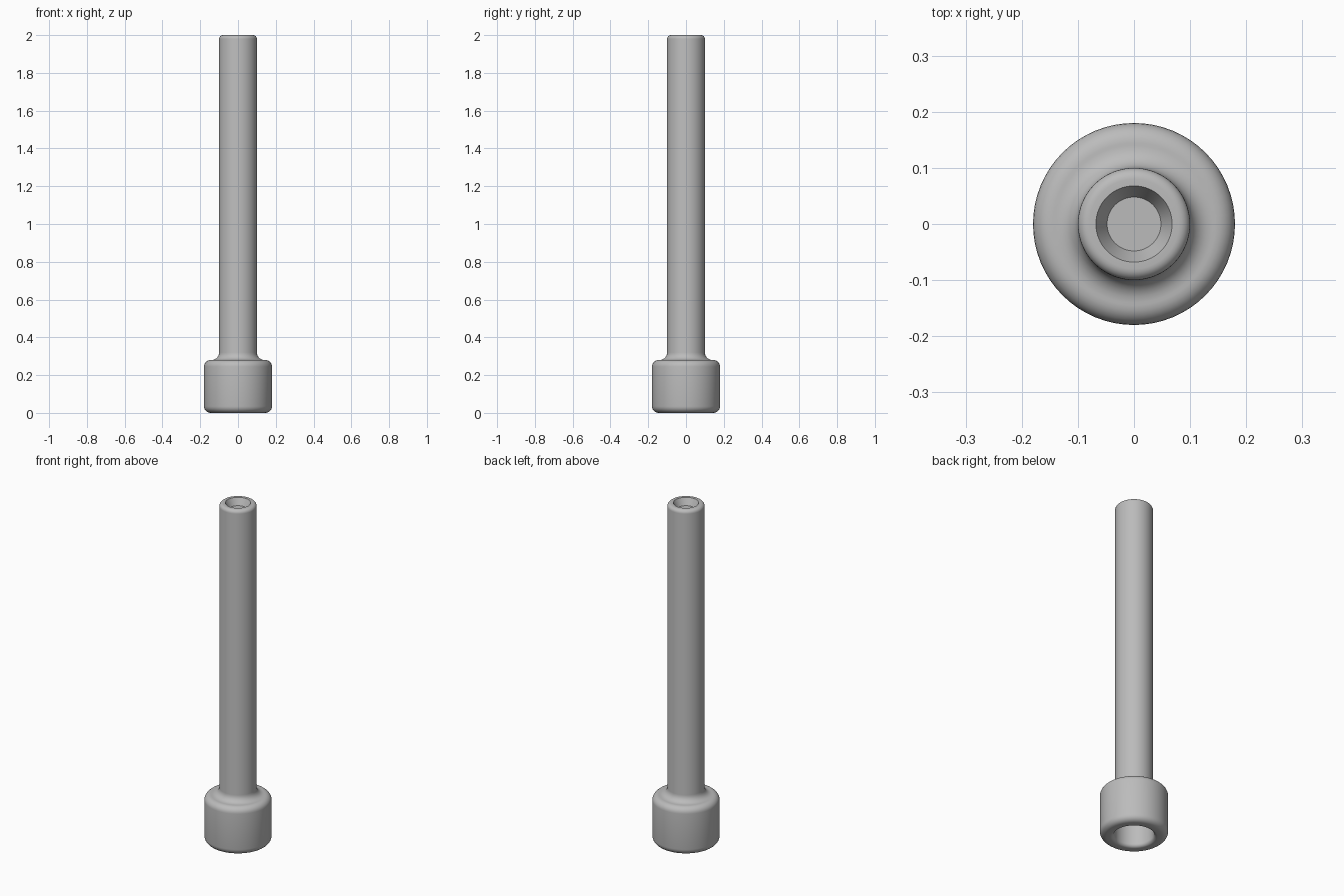
import bpy, bmesh, math

old = bpy.data.objects.get("Cube")
if old:
    bpy.data.objects.remove(old)

SIDES = 64

grey = bpy.data.materials.new("plain grey")
grey.use_nodes = True
grey.diffuse_color = (0.5, 0.5, 0.5, 1)
grey.node_tree.nodes["Principled BSDF"].inputs["Base Color"].default_value = (0.5, 0.5, 0.5, 1)


def arc(r, z, radius, start, end, steps=6):
    """Rounded corner of a profile, angles in degrees."""
    angles = [math.radians(start + (end - start) * i / steps) for i in range(steps + 1)]
    return [(r + radius * math.cos(a), z + radius * math.sin(a)) for a in angles]


def lathe(name, profile):
    """Spin a radius/height profile about the z axis."""
    bm = bmesh.new()
    verts = [bm.verts.new((r, 0, z)) for r, z in profile]
    edges = [bm.edges.new(pair) for pair in zip(verts, verts[1:])]
    bmesh.ops.spin(bm, geom=verts + edges, cent=(0, 0, 0), axis=(0, 0, 1),
                   angle=math.tau, steps=SIDES, use_merge=True)
    bmesh.ops.remove_doubles(bm, verts=bm.verts, dist=1e-5)
    bmesh.ops.recalc_face_normals(bm, faces=bm.faces)
    mesh = bpy.data.meshes.new(name)
    bm.to_mesh(mesh)
    bm.free()
    mesh.materials.append(grey)
    obj = bpy.data.objects.new(name, mesh)
    bpy.context.collection.objects.link(obj)
    bpy.context.view_layer.objects.active = obj
    obj.select_set(True)
    bpy.ops.object.shade_smooth_by_angle(angle=math.radians(35))
    obj.select_set(False)


# Socket recess, rounded collar, fillet, long shaft, then the tapered top recess
profile = [(0, 0.2), (0.105, 0.2), (0.105, 0.02)]
profile += arc(0.125, 0.02, 0.02, 180, 270)
profile += arc(0.145, 0.035, 0.035, -90, 0)
profile += arc(0.145, 0.245, 0.035, 0, 90)
profile += arc(0.14, 0.32, 0.04, 270, 180)
profile += arc(0.08, 1.98, 0.02, 0, 90)
profile += [(0.068, 2.0), (0.048, 1.96), (0, 1.96)]
lathe("socket_shaft", profile)
